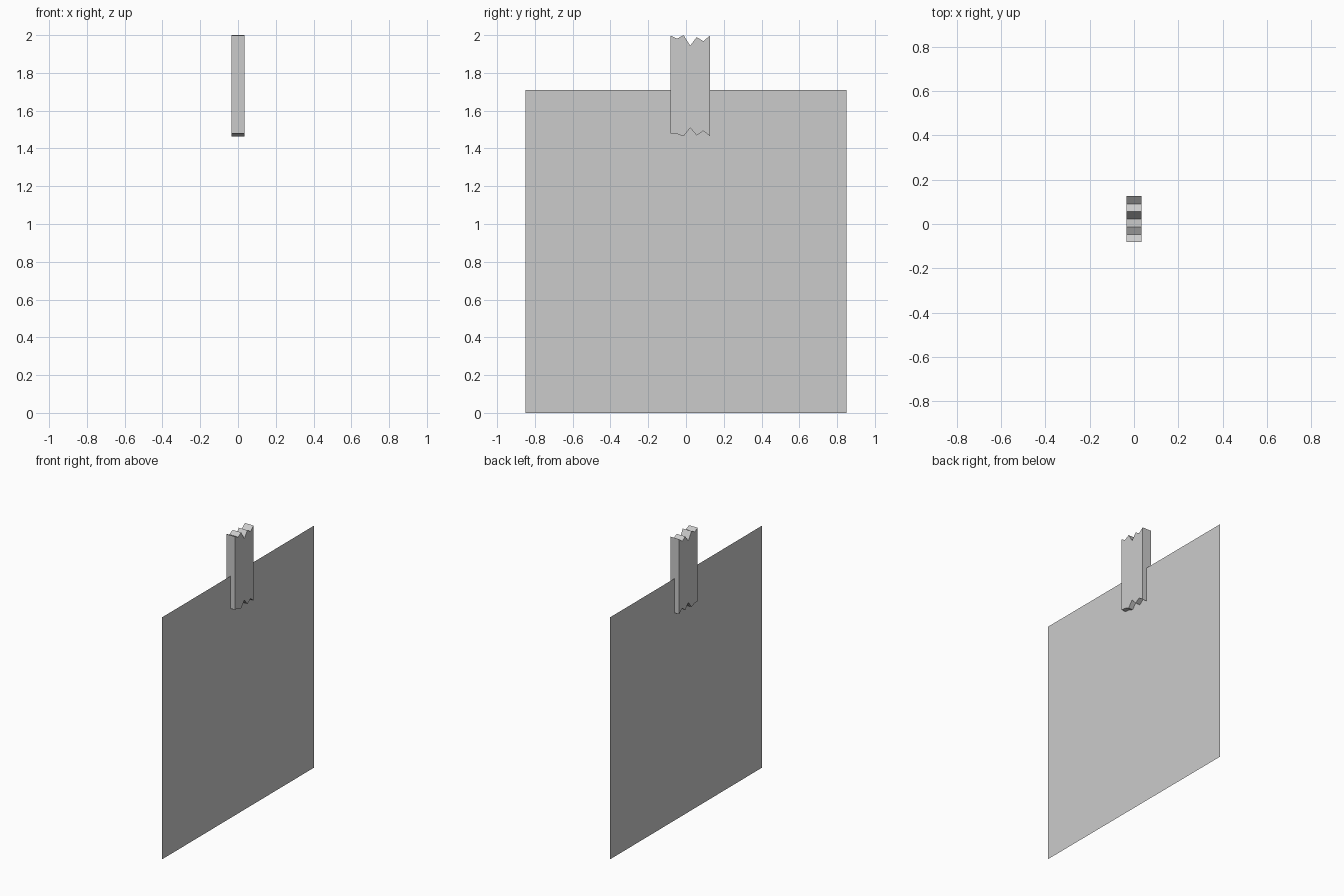
import bpy

if "Cube" in bpy.data.objects:
    bpy.data.objects.remove(bpy.data.objects["Cube"])


def make_object(name, verts, faces):
    mesh = bpy.data.meshes.new(name)
    mesh.from_pydata(verts, [], faces)
    mesh.update()
    obj = bpy.data.objects.new(name, mesh)
    bpy.context.collection.objects.link(obj)
    return obj


# Paper sheet: a single thin square standing upright
half, height = 0.85, 1.71
make_object("paper_sheet",
            [(0, -half, 0), (0, half, 0), (0, half, height), (0, -half, height)],
            [(0, 1, 2, 3)])

# Tape strip: torn zigzag ends, extruded through the sheet
top = [1.997, 1.981, 2.0, 1.944, 1.989, 1.968, 1.996]
bottom = [1.48, 1.477, 1.464, 1.509, 1.469, 1.493, 1.466]
y0, y1, depth = -0.082, 0.126, 0.034
n = len(top)
ys = [y0 + (y1 - y0) * i / (n - 1) for i in range(n)]
outline = list(zip(ys, bottom)) + list(zip(ys, top))[::-1]
m = len(outline)
verts = [(x, y, z) for x in (depth, -depth) for y, z in outline]

# Broad sides in matching quads, then the rim around the outline
faces = []
for i in range(n - 1):
    quad = (i, i + 1, m - 2 - i, m - 1 - i)
    faces += [quad, tuple(k + m for k in reversed(quad))]
for i in range(m):
    j = (i + 1) % m
    faces.append((i, i + m, j + m, j))
make_object("tape_strip", verts, faces)
